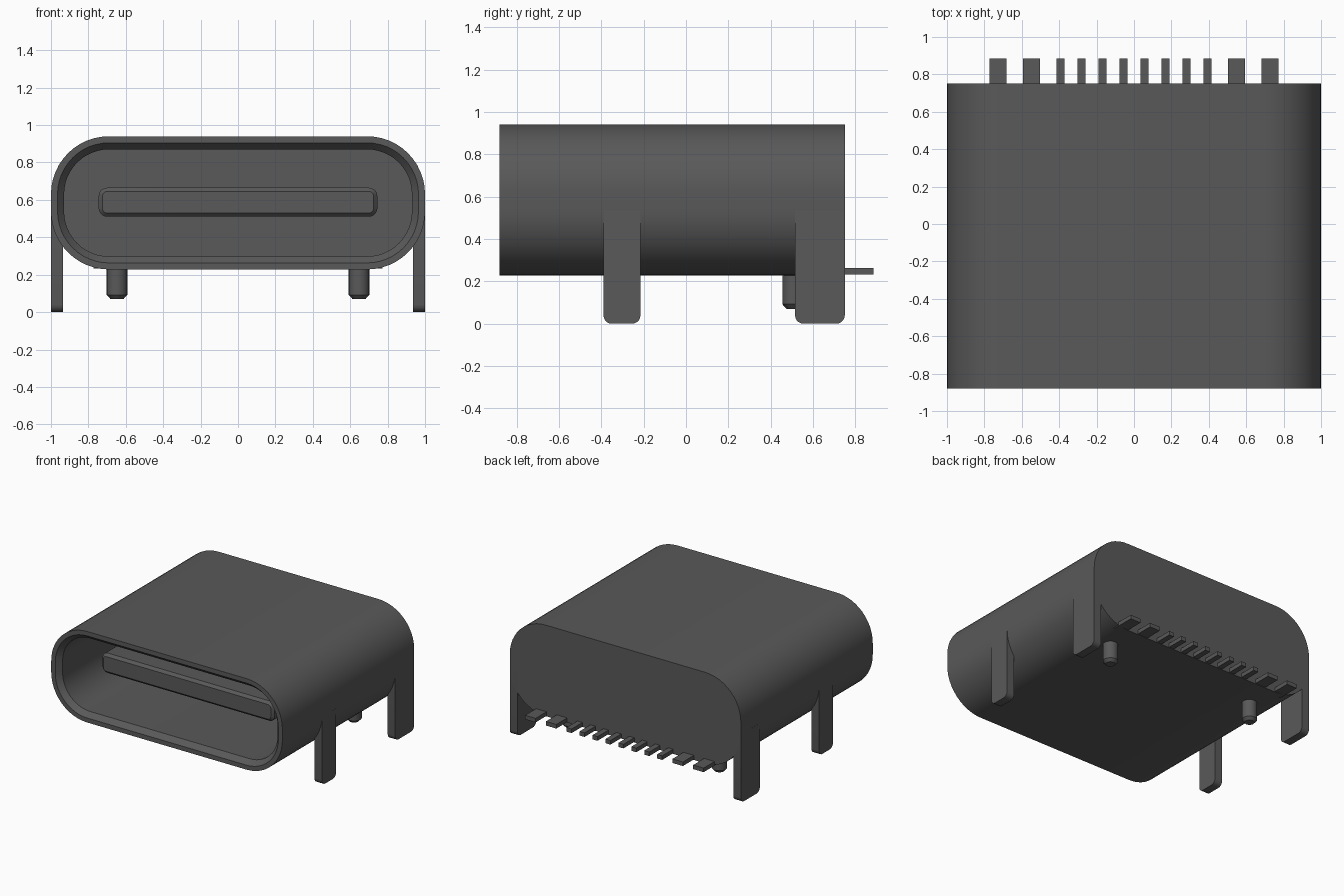
import bpy, bmesh, math

cube = bpy.data.objects.get("Cube")
if cube:
    bpy.data.objects.remove(cube, do_unlink=True)

# Single dark metal colour
metal = bpy.data.materials.new("dark grey metal")
metal.use_nodes = True
metal.diffuse_color = (0.1, 0.1, 0.1, 1)
metal.node_tree.nodes["Principled BSDF"].inputs["Base Color"].default_value = (0.1, 0.1, 0.1, 1)


def finish(name, bm, smooth=None):
    bmesh.ops.recalc_face_normals(bm, faces=bm.faces)
    mesh = bpy.data.meshes.new(name)
    bm.to_mesh(mesh)
    bm.free()
    mesh.materials.append(metal)
    obj = bpy.data.objects.new(name, mesh)
    bpy.context.collection.objects.link(obj)
    if smooth:
        bpy.ops.object.select_all(action='DESELECT')
        obj.select_set(True)
        bpy.context.view_layer.objects.active = obj
        bpy.ops.object.shade_smooth_by_angle(angle=math.radians(smooth))
    return obj


def rounded_ring(half_w, z0, z1, radius, inset, segs):
    """Rounded rectangle in the x-z plane, shrunk by inset."""
    cx, cz, r = half_w - radius, (z0 + z1) / 2, radius - inset
    hz = (z1 - z0) / 2 - radius
    pts = []
    for i, (sx, sz) in enumerate([(1, 1), (-1, 1), (-1, -1), (1, -1)]):
        for k in range(segs + 1):
            a = math.pi / 2 * (i + k / segs)
            pts.append((sx * cx + r * math.cos(a), cz + sz * hz + r * math.sin(a)))
    return pts


def loft(name, half_w, z0, z1, radius, steps, segs):
    """Join rounded rings along y; each step is (y, inset). Both ends are capped."""
    bm = bmesh.new()
    rings = [[bm.verts.new((x, y, z)) for x, z in
              rounded_ring(half_w, z0, z1, radius, inset, segs)] for y, inset in steps]
    n = len(rings[0])
    for a, b in zip(rings, rings[1:]):
        for i in range(n):
            j = (i + 1) % n
            bm.faces.new((a[i], a[j], b[j], b[i]))
    bm.faces.new(rings[0])
    bm.faces.new(rings[-1])
    return finish(name, bm, 25)


def box(name, x0, x1, y0, y1, z0, z1, round_bottom=0):
    bm = bmesh.new()
    bmesh.ops.create_cube(bm, size=1)
    for v in bm.verts:
        v.co = (x1 if v.co.x > 0 else x0, y1 if v.co.y > 0 else y0, z1 if v.co.z > 0 else z0)
    if round_bottom:
        edges = [e for e in bm.edges if all(v.co.z < z0 + 1e-4 for v in e.verts)
                 and abs(e.verts[0].co.y - e.verts[1].co.y) < 1e-4]
        bmesh.ops.bevel(bm, geom=edges, offset=round_bottom, segments=5,
                        profile=0.5, affect='EDGES')
    return finish(name, bm, 30 if round_bottom else None)


# Shell: closed back, chamfered mouth and deep cavity in one skin
loft("shell", 1.0, 0.228, 0.94, 0.31,
     [(0.75, 0), (-0.88, 0), (-0.88, 0.035), (-0.84, 0.07), (0.40, 0.07)], 12)

# Contact tongue with chamfered front edge
loft("tongue", 0.745, 0.51, 0.665, 0.045, [(0.42, 0), (-0.61, 0), (-0.63, 0.02)], 5)

for side, s in (("left", 1), ("right", -1)):
    # Mounting legs
    xs = sorted((s * 0.935, s * 1.0))
    box(f"{side}_front_leg", *xs, -0.39, -0.215, 0, 0.535, 0.04)
    box(f"{side}_back_leg", *xs, 0.515, 0.75, 0, 0.535, 0.04)

    # Locating peg with chamfered tip
    bm = bmesh.new()
    rings = [[bm.verts.new((s * 0.647 + r * math.cos(t * math.tau / 24),
                            0.51 + r * math.sin(t * math.tau / 24), z)) for t in range(24)]
             for r, z in ((0.035, 0.07), (0.055, 0.092), (0.055, 0.25))]
    for a, b in zip(rings, rings[1:]):
        for i in range(24):
            j = (i + 1) % 24
            bm.faces.new((a[i], a[j], b[j], b[i]))
    bm.faces.new(rings[0])
    bm.faces.new(rings[-1])
    finish(f"{side}_peg", bm, 30)

    # Solder pins: four narrow, two wide on each side
    pins = [(0.056 * k, 0.043) for k in (1, 3, 5, 7)] + [(0.548, 0.09), (0.727, 0.09)]
    for i, (x, w) in enumerate(pins, 1):
        box(f"{side}_pin_{i}", s * x - w / 2, s * x + w / 2, 0.70, 0.885, 0.232, 0.264)
